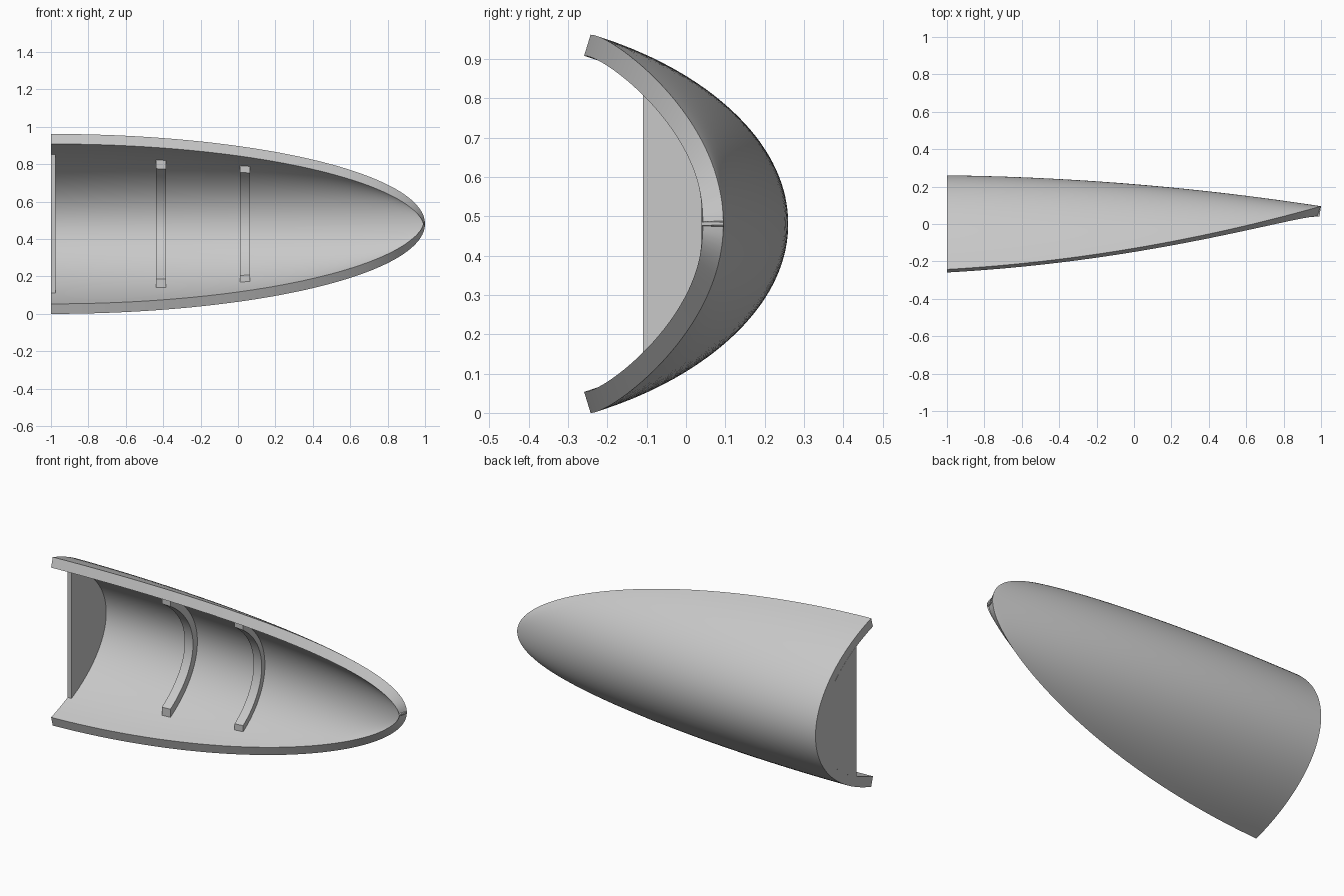
import bpy, bmesh, math
from mathutils import Vector

if "Cube" in bpy.data.objects:
    bpy.data.objects.remove(bpy.data.objects["Cube"])

WALL = 0.056      # shell thickness
HALF = 0.481      # half height at the open end

grey = bpy.data.materials.new("light grey")
grey.use_nodes = True
grey.diffuse_color = (0.58, 0.58, 0.58, 1)
grey.node_tree.nodes["Principled BSDF"].inputs["Base Color"].default_value = (0.58, 0.58, 0.58, 1)


def skin(a, w):
    """Outer surface: a runs from the open end to the nose, w from bottom rim to top rim."""
    u = math.sin(a)
    crown = 0.26 - 0.023 * u - 0.142 * u * u
    rim = -0.243 + 0.114 * u + 0.224 * u * u
    bow = (1.36 - math.sqrt(1.85 - 1.44 * w * w)) / 0.72
    return Vector((2 * u - 1, crown - (crown - rim) * bow, HALF + HALF * math.cos(a) * w))


def inset(a, w, depth):
    """Point at a depth below the outer surface, along its normal."""
    e = 0.0005
    normal = (skin(a + e, w) - skin(a - e, w)).cross(skin(a, w + e) - skin(a, w - e)).normalized()
    if normal.y > 0:
        normal = -normal
    p = skin(a, w) + normal * depth
    p.x = max(p.x, -1)
    return p


def arc_at(x, depth, y_cut, count=40):
    """Cross-section arc at x, trimmed where it reaches y_cut."""
    a = math.asin((x + 1) / 2)
    low, high = 0.0, 1.0
    for _ in range(30):
        mid = (low + high) / 2
        if inset(a, mid, depth).y > y_cut:
            low = mid
        else:
            high = mid
    points = [inset(a, low * (2 * j / count - 1), depth) for j in range(count + 1)]
    return [Vector((x, p.y, p.z)) for p in points]


def solid(name, outer, inner):
    """Closed solid between two matching grids of points."""
    bm = bmesh.new()
    o = [[bm.verts.new(p) for p in row] for row in outer]
    n = [[bm.verts.new(p) for p in row] for row in inner]
    rows, cols = len(o), len(o[0])
    for i in range(rows - 1):
        for j in range(cols - 1):
            for g in (o, n):
                bm.faces.new((g[i][j], g[i + 1][j], g[i + 1][j + 1], g[i][j + 1]))
    # Walls around the border
    border = [(i, 0) for i in range(rows)] + [(rows - 1, j) for j in range(1, cols)]
    border += [(i, cols - 1) for i in range(rows - 2, -1, -1)] + [(0, j) for j in range(cols - 2, 0, -1)]
    for (i, j), (k, m) in zip(border, border[1:] + border[:1]):
        bm.faces.new((o[i][j], o[k][m], n[k][m], n[i][j]))
    bmesh.ops.remove_doubles(bm, verts=bm.verts, dist=0.00005)
    bmesh.ops.recalc_face_normals(bm, faces=bm.faces)
    mesh = bpy.data.meshes.new(name)
    bm.to_mesh(mesh)
    bm.free()
    mesh.materials.append(grey)
    obj = bpy.data.objects.new(name, mesh)
    bpy.context.collection.objects.link(obj)
    bpy.ops.object.select_all(action='DESELECT')
    obj.select_set(True)
    bpy.context.view_layer.objects.active = obj
    bpy.ops.object.shade_smooth_by_angle(angle=math.radians(30))
    return obj


# Curved half shell tapering to the nose
angles = [1.555 * i / 44 for i in range(45)]
widths = [j / 28 - 1 for j in range(57)]
solid("shell",
      [[skin(a, w) for w in widths] for a in angles],
      [[inset(a, w, WALL) for w in widths] for a in angles])

# Flat bulkhead closing the open end
FRONT = -0.11
arcs = [arc_at(x, WALL - 0.003, FRONT) for x in (-1, -0.975)]
solid("bulkhead", arcs, [[Vector((p.x, FRONT, p.z)) for p in arc] for arc in arcs])

# Two ribs following the inside of the shell
for name, x, y_end, height in (("rear_rib", -0.412, -0.06, 0.04), ("front_rib", 0.037, -0.045, 0.03)):
    sides = (x - 0.027, x + 0.027)
    solid(name,
          [arc_at(s, WALL - 0.004, y_end) for s in sides],
          [arc_at(s, WALL + height, y_end) for s in sides])
